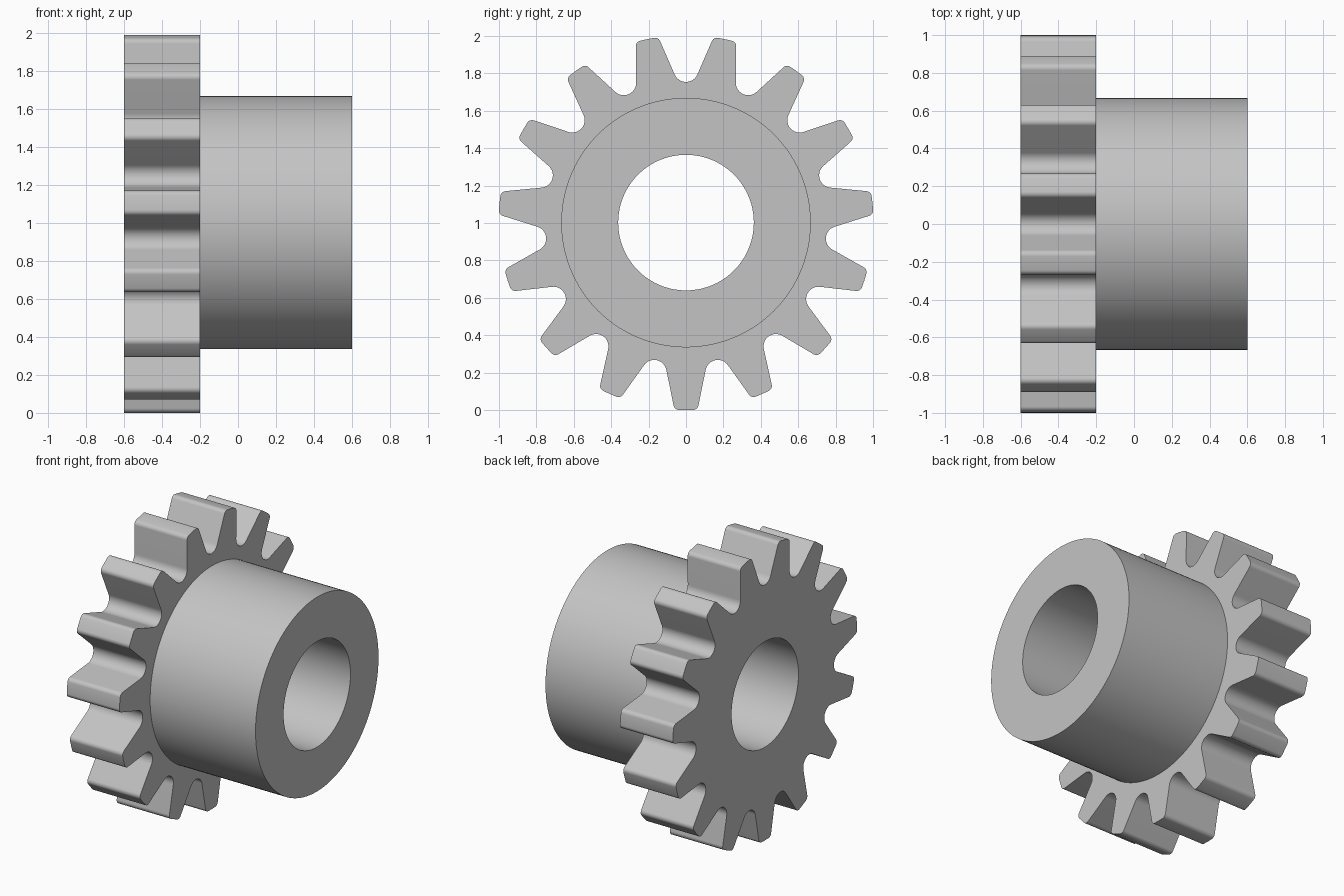
import bpy, bmesh
from math import sin, cos, asin, radians, pi

if "Cube" in bpy.data.objects:
    bpy.data.objects.remove(bpy.data.objects["Cube"])

TEETH, CZ = 15, 1.0025
TIP_R, ROOT_R, HUB_R, BORE_R = 1.0025, 0.752, 0.667, 0.3625
X_BACK, X_STEP, X_FRONT = -0.6, -0.2, 0.6
SLOPE, HALF = radians(11.5), pi / TEETH     # flank slope, half tooth pitch
FLANK, TIP_F = 0.260, 0.03                  # flank line offset, tip rounding


def arc(cx, cy, r, a0, a1, n):
    return [(cx + r * cos(a0 + (a1 - a0) * i / n),
             cy + r * sin(a0 + (a1 - a0) * i / n)) for i in range(n + 1)]


def gear_outline():
    # Half a tooth: tip centre, rounded corner, straight flank, rounded root
    a = asin((FLANK - TIP_F) / (TIP_R - TIP_F)) - SLOPE
    d = TIP_R - TIP_F
    tip = arc(d * sin(a), d * cos(a), TIP_F, pi / 2 - a, SLOPE, 7)
    c = (FLANK - ROOT_R) / (sin(HALF + SLOPE) - 1)
    root = arc(c * sin(HALF), c * cos(HALF), c - ROOT_R,
               pi + SLOPE, 1.5 * pi - HALF, 8)
    half = tip + root
    tooth = [(-t, r) for t, r in reversed(half[:-1])] + [(0, TIP_R)] + half
    pts = []
    for k in range(TEETH):
        th = pi + 2 * HALF * k
        pts += [(t * cos(th) + r * sin(th), r * cos(th) - t * sin(th))
                for t, r in tooth]
    return pts


def circle(r, n=120):
    return arc(0, 0, r, 0, 2 * pi, n)[:-1]


bm = bmesh.new()


def ring(pts, x):
    vs = [bm.verts.new((x, y, z + CZ)) for y, z in pts]
    return vs, [bm.edges.new((vs[i - 1], vs[i])) for i in range(len(vs))]


def wall(a, b):
    for i in range(len(a[0])):
        bm.faces.new((a[0][i - 1], a[0][i], b[0][i], b[0][i - 1]))


def cap(a, b):
    bmesh.ops.triangle_fill(bm, use_beauty=True, edges=a[1] + b[1],
                            normal=(1, 0, 0))


# Toothed wheel, hub and through bore as one closed solid
teeth_back, teeth_front = [ring(gear_outline(), x) for x in (X_BACK, X_STEP)]
hub_back, hub_front = [ring(circle(HUB_R), x) for x in (X_STEP, X_FRONT)]
bore_back, bore_front = [ring(circle(BORE_R), x) for x in (X_BACK, X_FRONT)]
cap(teeth_back, bore_back)
cap(teeth_front, hub_back)
cap(hub_front, bore_front)
wall(teeth_back, teeth_front)
wall(hub_back, hub_front)
wall(bore_back, bore_front)
bmesh.ops.recalc_face_normals(bm, faces=bm.faces)

mesh = bpy.data.meshes.new("hubbed_gear")
bm.to_mesh(mesh)
bm.free()
gear = bpy.data.objects.new("hubbed_gear", mesh)
bpy.context.collection.objects.link(gear)

steel = bpy.data.materials.new("light grey steel")
steel.diffuse_color = (0.55, 0.55, 0.55, 1)
steel.use_nodes = True
steel.node_tree.nodes["Principled BSDF"].inputs["Base Color"].default_value = steel.diffuse_color
mesh.materials.append(steel)

bpy.context.view_layer.objects.active = gear
gear.select_set(True)
bpy.ops.object.shade_smooth_by_angle(angle=radians(30))
